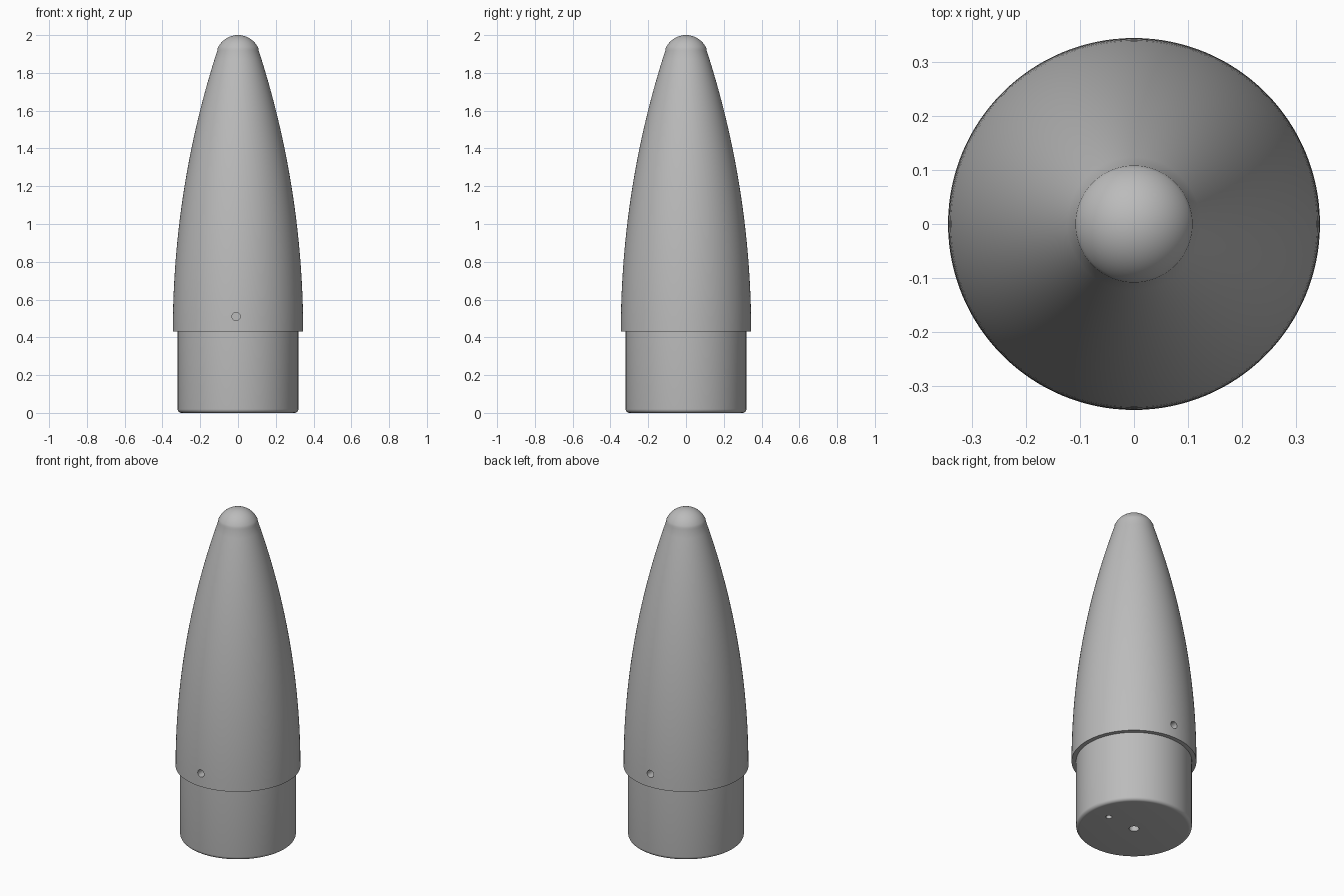
import bpy, bmesh, math
from mathutils import Matrix, Vector

old = bpy.data.objects.get("Cube")
if old:
    bpy.data.objects.remove(old, do_unlink=True)

grey = bpy.data.materials.new("plain grey")
grey.use_nodes = True
grey.diffuse_color = (0.5, 0.5, 0.5, 1)
grey.node_tree.nodes["Principled BSDF"].inputs["Base Color"].default_value = (0.5, 0.5, 0.5, 1)

SEGMENTS = 128
BODY_R, LEDGE_Z, BASE_R, EDGE = 0.345, 0.43, 0.32, 0.02
OGIVE_R = 4.82
TIP_R = 0.118
TIP_Z = 2 - TIP_R


def make_object(name, bm):
    mesh = bpy.data.meshes.new(name)
    bmesh.ops.recalc_face_normals(bm, faces=bm.faces)
    bm.to_mesh(mesh)
    bm.free()
    mesh.materials.append(grey)
    obj = bpy.data.objects.new(name, mesh)
    bpy.context.collection.objects.link(obj)
    return obj


def profile():
    # Flat base with a rounded lower edge
    pts = [(0, 0)]
    for i in range(7):
        a = math.pi / 2 * i / 6
        pts.append((BASE_R - EDGE + EDGE * math.sin(a), EDGE - EDGE * math.cos(a)))
    # Ledge and ogive flank
    pts.append((BASE_R, LEDGE_Z))
    lean = math.asin((TIP_Z - LEDGE_Z) / (OGIVE_R - TIP_R))
    for i in range(33):
        a = lean * i / 32
        pts.append((BODY_R - OGIVE_R * (1 - math.cos(a)), LEDGE_Z + OGIVE_R * math.sin(a)))
    # Round tip, tangent to the flank
    for i in range(1, 15):
        a = lean + (math.pi / 2 - lean) * i / 14
        pts.append((TIP_R * math.cos(a), TIP_Z + TIP_R * math.sin(a)))
    pts[-1] = (0, 2)
    return pts


# Turned body
bm = bmesh.new()
verts = [bm.verts.new((r, 0, z)) for r, z in profile()]
edges = [bm.edges.new(pair) for pair in zip(verts, verts[1:])]
bmesh.ops.spin(bm, geom=verts + edges, axis=(0, 0, 1), cent=(0, 0, 0),
               steps=SEGMENTS, angle=math.tau)
bmesh.ops.remove_doubles(bm, verts=bm.verts, dist=1e-5)
cone = make_object("nose_cone", bm)


def drill(name, center, axis, radius, length):
    """Cut a round hole with a cylinder centred on a point."""
    bm = bmesh.new()
    turn = Vector((0, 0, 1)).rotation_difference(Vector(axis)).to_matrix().to_4x4()
    bmesh.ops.create_cone(bm, cap_ends=True, segments=24, radius1=radius, radius2=radius,
                          depth=length, matrix=Matrix.Translation(center) @ turn)
    cutter = make_object(name, bm)
    cutter.hide_render = True
    mod = cone.modifiers.new(name, 'BOOLEAN')
    mod.object = cutter
    mod.operation = 'DIFFERENCE'
    mod.solver = 'EXACT'
    return cutter


# Vent holes on front and back, cord holes in the base
cutters = [drill("front_vent", (-0.01, -BODY_R, 0.51), (0, 1, 0), 0.022, 0.14),
           drill("back_vent", (0, BODY_R, 0.51), (0, 1, 0), 0.022, 0.14),
           drill("center_hole", (0, 0, 0), (0, 0, 1), 0.028, 0.2),
           drill("side_hole", (0.19, 0.01, 0), (0, 0, 1), 0.017, 0.2)]

bpy.ops.object.select_all(action='DESELECT')
bpy.context.view_layer.objects.active = cone
cone.select_set(True)
for cutter in cutters:
    bpy.ops.object.modifier_apply(modifier=cutter.name)
    bpy.data.objects.remove(cutter, do_unlink=True)
bpy.ops.object.shade_smooth_by_angle(angle=math.radians(30))
